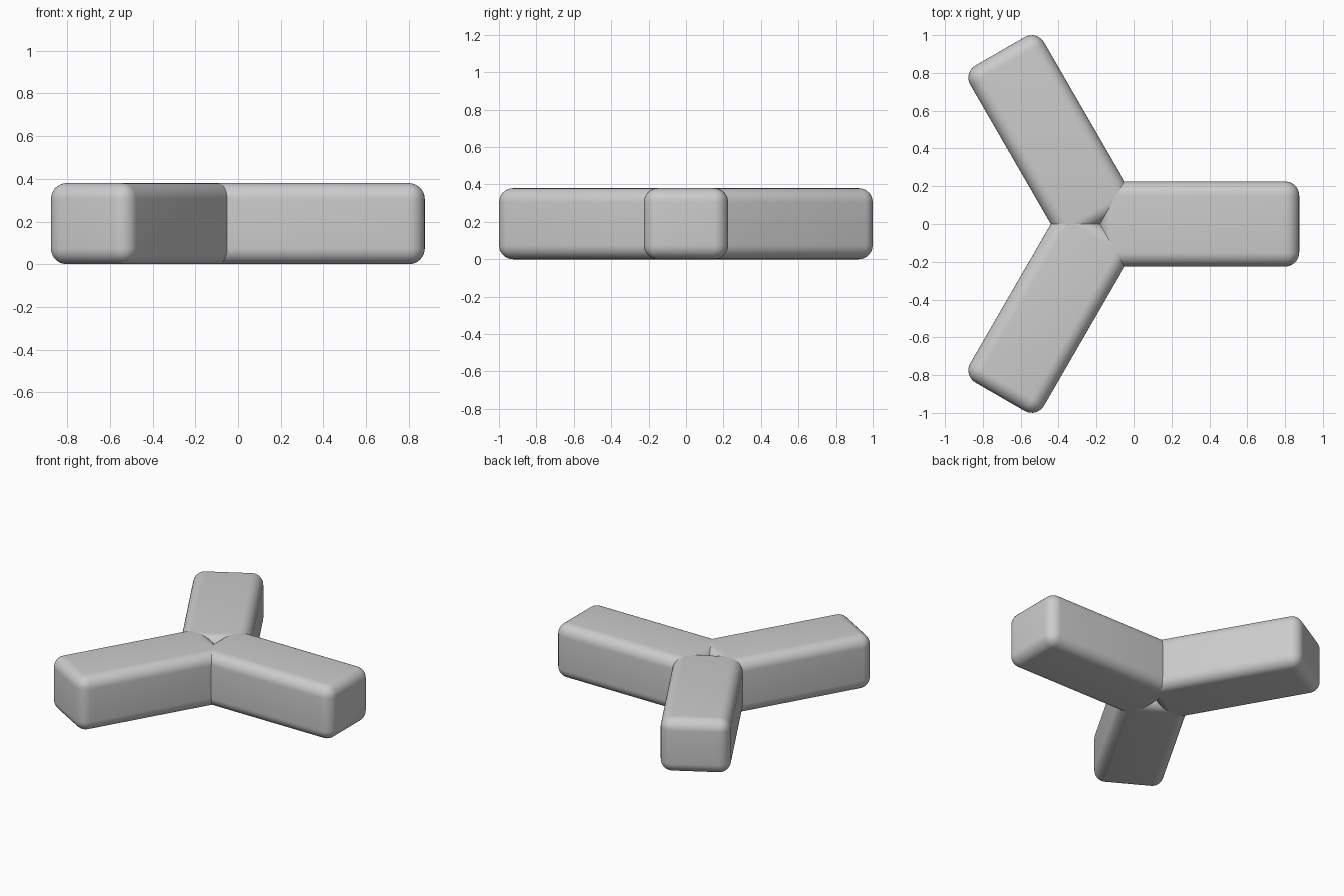
import bpy
import math
from mathutils import Matrix, Vector

cube = bpy.data.objects.get("Cube")
if cube:
    bpy.data.objects.remove(cube, do_unlink=True)

LENGTH, WIDTH, HEIGHT, RADIUS = 1.056, 0.45, 0.38, 0.075
HUB_X = -0.181

# One plain grey material
grey = bpy.data.materials.new("light_grey")
grey.use_nodes = True
color = (0.6, 0.6, 0.6, 1)
grey.diffuse_color = color
grey.node_tree.nodes["Principled BSDF"].inputs["Base Color"].default_value = color


def add_arm(name, angle):
    """Rounded bar whose inner end face passes through the hub axis."""
    bpy.ops.mesh.primitive_cube_add(size=1)
    arm = bpy.context.object
    arm.name = name
    arm.data.transform(Matrix.Translation(Vector((LENGTH / 2, 0, HEIGHT / 2)))
                       @ Matrix.Diagonal((LENGTH, WIDTH, HEIGHT, 1)))
    arm.location = (HUB_X, 0, 0)
    arm.rotation_euler.z = math.radians(angle)
    arm.data.materials.append(grey)
    bevel = arm.modifiers.new("rounded_edges", 'BEVEL')
    bevel.width = RADIUS
    bevel.segments = 8
    bpy.ops.object.modifier_apply(modifier=bevel.name)
    bpy.ops.object.shade_smooth_by_angle(angle=math.radians(30))


# Three arms evenly spread around the hub
for name, angle in (("left_arm", 0), ("back_right_arm", 120), ("front_right_arm", 240)):
    add_arm(name, angle)
